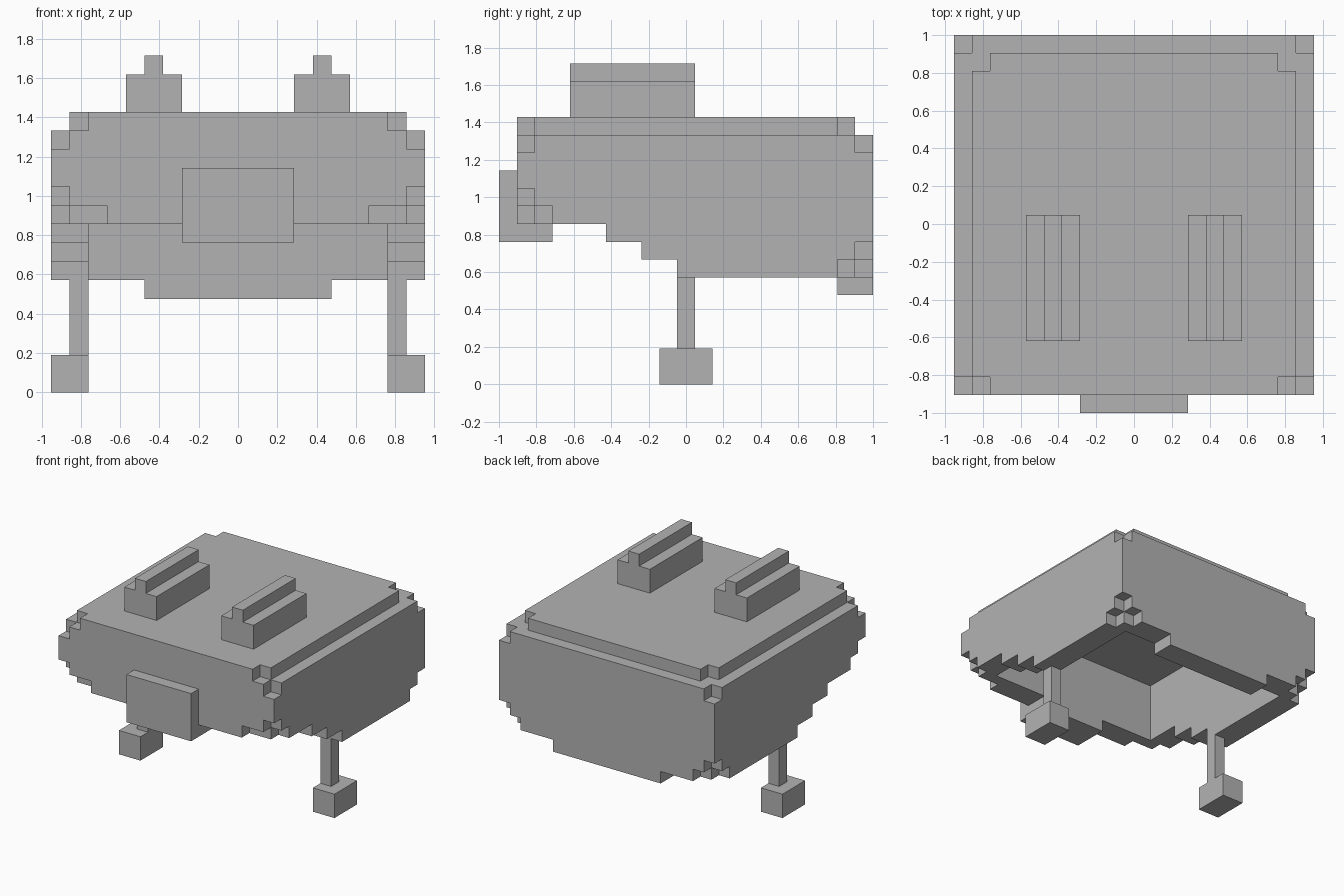
import bpy
import bmesh
from itertools import product
from mathutils import Vector

default = bpy.data.objects.get("Cube")
if default:
    bpy.data.objects.remove(default, do_unlink=True)

U = 2 / 21  # size of one block

grey = bpy.data.materials.new("plain_grey")
grey.use_nodes = True
colour = (0.45, 0.45, 0.45, 1)
grey.diffuse_color = colour
grey.node_tree.nodes["Principled BSDF"].inputs["Base Color"].default_value = colour


def cells(x, y, z):
    """All block cells inside the given ranges."""
    return set(product(range(*x), range(*y), range(*z)))


def mirrored(x, y, z):
    """Cells of a box and of its twin on the other side of x = 0."""
    return cells(x, y, z) | cells((-x[1], -x[0]), y, z)


def build(name, blocks):
    """Skin a set of cells and merge the flat areas."""
    bm = bmesh.new()
    verts = {}

    def vert(p):
        if p not in verts:
            verts[p] = bm.verts.new((p[0] * U, p[1] * U - 1, p[2] * U))
        return verts[p]

    for c in blocks:
        for axis, side in product(range(3), (0, 1)):
            neighbour = list(c)
            neighbour[axis] += 2 * side - 1
            if tuple(neighbour) in blocks:
                continue
            a, b = (axis + 1) % 3, (axis + 2) % 3
            loop = []
            for da, db in ((0, 0), (1, 0), (1, 1), (0, 1)):
                p = list(c)
                p[axis] += side
                p[a] += da
                p[b] += db
                loop.append(vert(tuple(p)))
            bm.faces.new(loop if side else loop[::-1])
    bmesh.ops.dissolve_limit(bm, angle_limit=0.01, verts=bm.verts, edges=bm.edges)
    mesh = bpy.data.meshes.new(name)
    bm.to_mesh(mesh)
    bm.free()
    mesh.materials.append(grey)
    obj = bpy.data.objects.new(name, mesh)
    bpy.context.collection.objects.link(obj)
    return obj


# Shell: top plate, walls two blocks thick, open underneath
shell = cells((-9, 9), (1, 20), (14, 15))
shell |= cells((-10, 10), (1, 21), (6, 14))
shell -= cells((-8, 8), (3, 19), (0, 14))
shell |= cells((-5, 5), (19, 21), (5, 6))

# Underside rises in steps towards the front
for end, height in ((6, 9), (8, 8), (10, 7)):
    shell -= cells((-10, 10), (1, end), (0, height))

# Notched upper corners
for y in (1, 19):
    shell -= mirrored((8, 9), (y, y + 1), (14, 15))
for y in (1, 20):
    shell -= mirrored((9, 10), (y, y + 1), (13, 14))

# Notched lower front corners
shell -= mirrored((9, 10), (1, 2), (9, 11))
shell -= mirrored((9, 10), (1, 3), (9, 10))
shell -= mirrored((7, 10), (1, 2), (9, 10))

# Notched lower back corners
shell -= mirrored((9, 10), (20, 21), (6, 8))
shell -= mirrored((9, 10), (19, 21), (6, 7))
shell -= mirrored((8, 10), (20, 21), (6, 7))
build("body_shell", shell)

# Front plate
build("snout", cells((-3, 3), (0, 3), (8, 12)))

# Paired parts: ridged top blocks and legs with feet
for side, s in (("left", 1), ("right", -1)):
    def span(lo, hi):
        return (lo, hi) if s > 0 else (-hi, -lo)

    build(side + "_top_block",
          cells(span(3, 6), (4, 11), (15, 17)) | cells(span(4, 5), (4, 11), (17, 18)))
    build(side + "_leg",
          cells(span(8, 9), (10, 11), (2, 6)) | cells(span(8, 10), (9, 12), (0, 2)))
